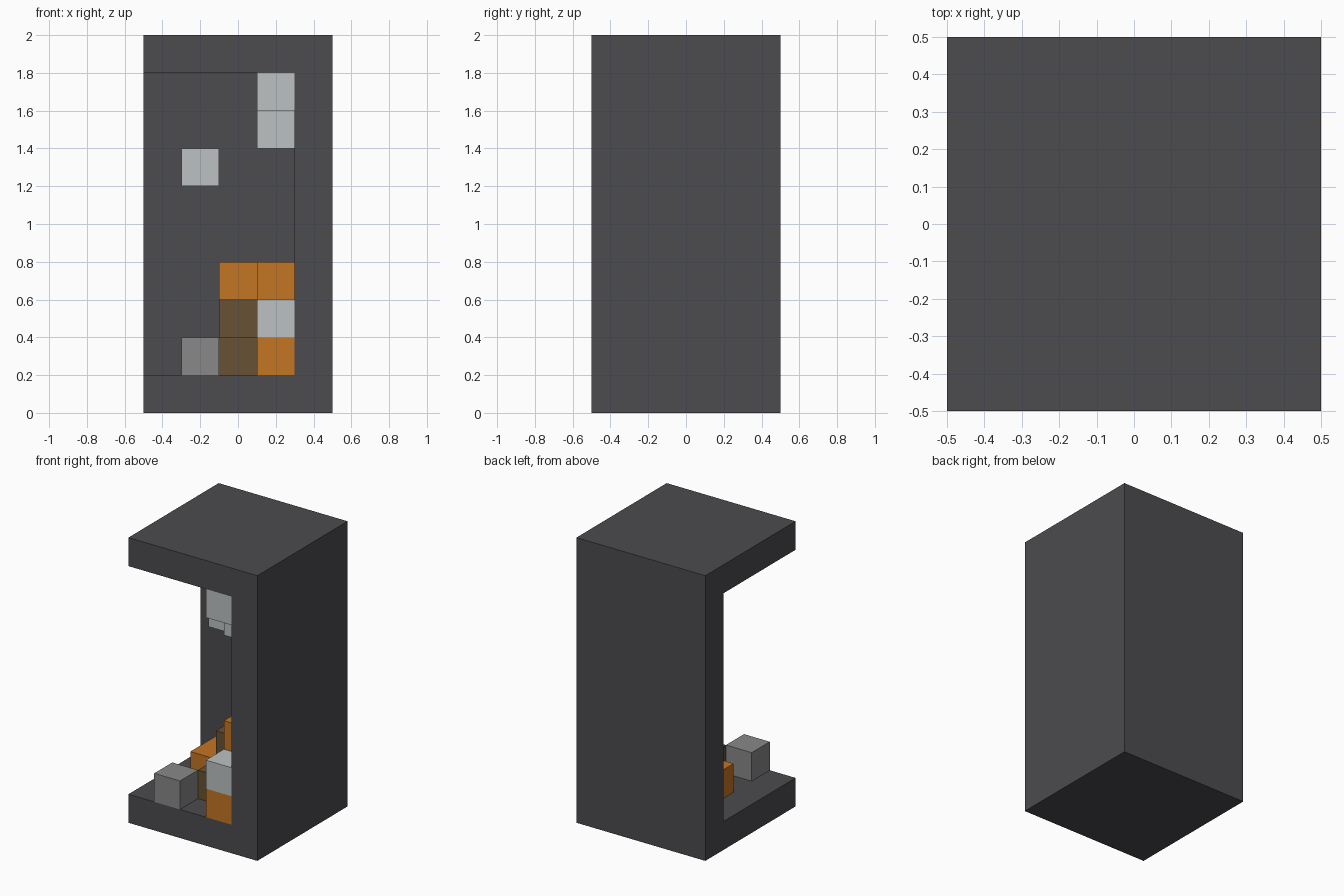
import bpy
import bmesh
from mathutils import Vector

cube = bpy.data.objects.get("Cube")
if cube:
    bpy.data.objects.remove(cube, do_unlink=True)

UNIT = 0.2  # edge of one block


def linear(c):
    c /= 255
    return c / 12.92 if c <= 0.04045 else ((c + 0.055) / 1.055) ** 2.4


def material(name, *rgb):
    mat = bpy.data.materials.new(name)
    colour = (*[linear(c) for c in rgb], 1)
    mat.diffuse_color = colour
    mat.use_nodes = True
    mat.node_tree.nodes["Principled BSDF"].inputs["Base Color"].default_value = colour
    return mat


def finish(name, bm, mat):
    mesh = bpy.data.meshes.new(name)
    bm.to_mesh(mesh)
    bm.free()
    mesh.materials.append(mat)
    obj = bpy.data.objects.new(name, mesh)
    bpy.context.collection.objects.link(obj)
    return obj


def box(name, low, high, mat):
    low, high = Vector(low), Vector(high)
    bm = bmesh.new()
    bmesh.ops.create_cube(bm, size=1)
    bmesh.ops.scale(bm, vec=high - low, verts=bm.verts)
    bmesh.ops.translate(bm, vec=(low + high) / 2, verts=bm.verts)
    return finish(name, bm, mat)


def blocks(name, cells, mat):
    """Join cubes on the block grid, leaving out the faces between neighbours."""
    bm = bmesh.new()
    for cell in cells:
        centre = (Vector(cell) + Vector((0.5, 0.5, 0.5))) * UNIT - Vector((0.5, 0.5, 0))
        made = bmesh.ops.create_cube(bm, size=UNIT)
        bmesh.ops.translate(bm, vec=centre, verts=made["verts"])
    bmesh.ops.remove_doubles(bm, verts=bm.verts, dist=0.001)
    groups = {}
    for face in bm.faces:
        key = tuple(round(c, 3) + 0.0 for c in face.calc_center_median())
        groups.setdefault(key, []).append(face)
    inner = [f for g in groups.values() if len(g) > 1 for f in g]
    bmesh.ops.delete(bm, geom=inner, context="FACES")
    bmesh.ops.dissolve_limit(bm, angle_limit=0.01, verts=bm.verts, edges=bm.edges)
    return finish(name, bm, mat)


charcoal = material("charcoal", 76, 75, 79)
orange = material("orange", 196, 117, 36)
brown = material("brown", 103, 82, 51)
grey = material("grey", 136, 136, 136)
white = material("pale grey", 188, 193, 194)

# Case: floor, roof, back wall and one side wall, carved from one block
case = box("case", (-0.5, -0.5, 0), (0.5, 0.5, 2), charcoal)
cutter = box("case_cutter", (-0.7, -0.7, 0.2), (0.3, 0.3, 1.8), charcoal)
cutter.hide_render = True
cut = case.modifiers.new("opening", "BOOLEAN")
cut.operation = "DIFFERENCE"
cut.solver = "EXACT"
cut.object = cutter
bpy.context.view_layer.objects.active = case
bpy.ops.object.modifier_apply(modifier=cut.name)
bpy.data.objects.remove(cutter, do_unlink=True)

# Stacked pieces on the floor, as column, row and level on the block grid
blocks("front_piece", [(3, 0, 1), (3, 1, 1), (3, 2, 1)], orange)
blocks("rear_piece", [(1, 2, 1), (1, 3, 1), (2, 3, 1), (3, 3, 1)], orange)
blocks("stepped_piece", [(2, 1, 1), (2, 2, 1), (2, 2, 2), (2, 3, 2)], brown)
blocks("upper_piece", [(3, 1, 3), (3, 2, 3), (3, 3, 3), (2, 3, 3)], orange)
blocks("corner_block", [(1, 0, 1)], grey)
blocks("resting_block", [(3, 0, 2)], white)

# Loose blocks in the air
for name, cell in (("top_block", (3, 0, 8)),
                   ("middle_block", (3, 1, 7)),
                   ("low_block", (1, 3, 6))):
    blocks(name, [cell], white)
